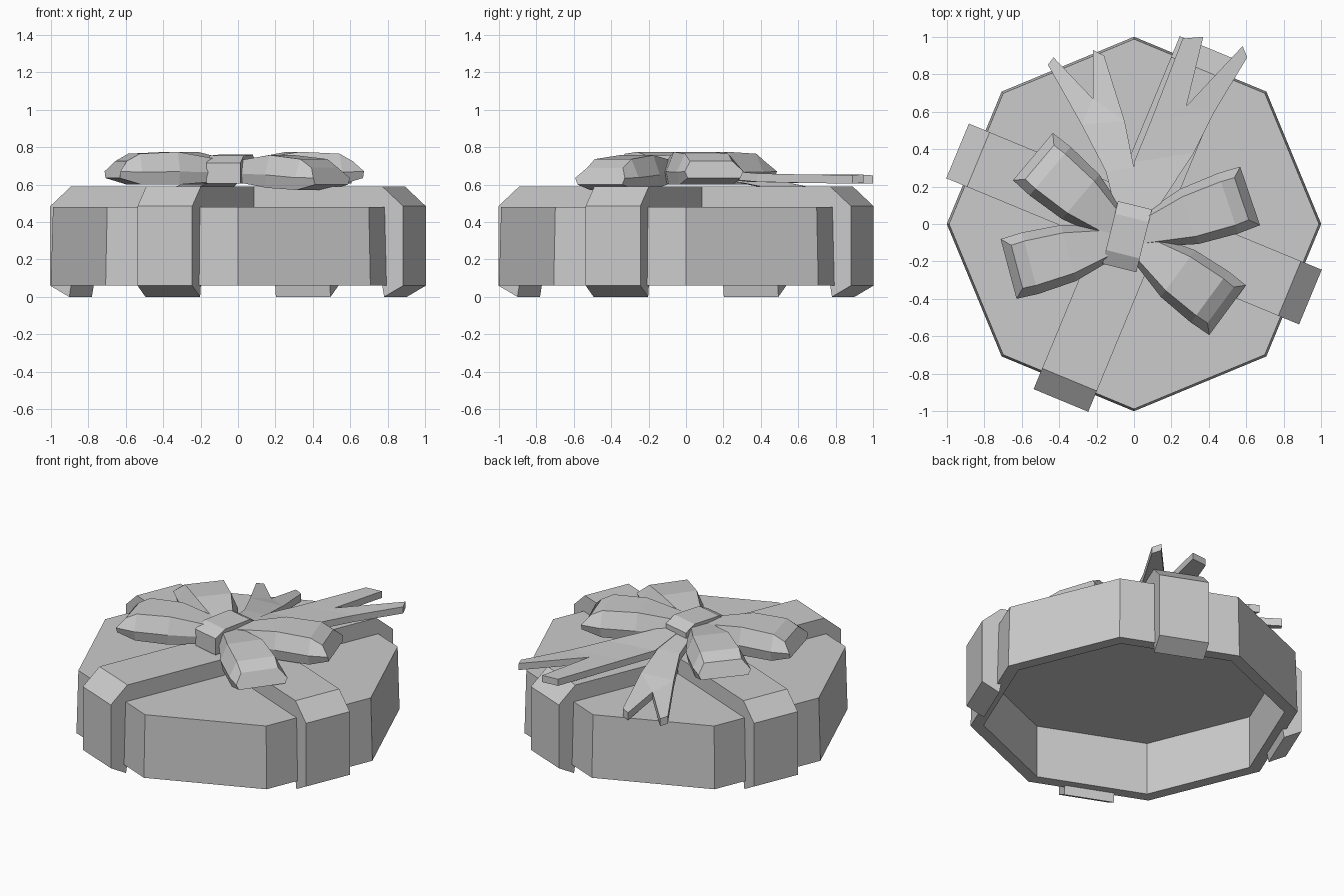
import bpy, bmesh, math
from mathutils import Vector

if "Cube" in bpy.data.objects:
    bpy.data.objects.remove(bpy.data.objects["Cube"])


def make(name, verts, faces):
    me = bpy.data.meshes.new(name)
    bm = bmesh.new()
    vs = [bm.verts.new(v) for v in verts]
    for f in faces:
        bm.faces.new([vs[i] for i in f])
    bmesh.ops.recalc_face_normals(bm, faces=bm.faces)
    bm.to_mesh(me)
    bm.free()
    ob = bpy.data.objects.new(name, me)
    bpy.context.collection.objects.link(ob)
    return ob


def loft(name, sections):
    # Closed skin through equal-length rings of points
    n = len(sections[0])
    verts = [p for s in sections for p in s]
    faces = [tuple(range(n)), tuple(range(len(verts) - n, len(verts)))]
    for k in range(len(sections) - 1):
        for i in range(n):
            j = (i + 1) % n
            faces.append((k * n + i, k * n + j, k * n + n + j, k * n + n + i))
    return make(name, verts, faces)


# Eight-sided box, hollow from below
bm = bmesh.new()
bmesh.ops.create_cone(bm, cap_ends=True, segments=8, radius1=1.0, radius2=0.988, depth=0.42)
bmesh.ops.translate(bm, verts=bm.verts, vec=(0, 0, 0.27))
bottom = min(bm.faces, key=lambda f: f.calc_center_median().z)
bmesh.ops.inset_region(bm, faces=[bottom], thickness=0.08)
cavity = bmesh.ops.extrude_face_region(bm, geom=[bottom])
bmesh.ops.delete(bm, geom=[bottom], context='FACES_ONLY') if bottom.is_valid else None
bmesh.ops.translate(bm, verts=[v for v in cavity['geom'] if isinstance(v, bmesh.types.BMVert)],
                    vec=(0, 0, 0.355))
bmesh.ops.recalc_face_normals(bm, faces=bm.faces)
me = bpy.data.meshes.new("box")
bm.to_mesh(me)
bm.free()
bpy.context.collection.objects.link(bpy.data.objects.new("box", me))

# Two crossing ribbon bands that wrap over the box
half = [(0.90, 0.59), (1.02, 0.485), (1.02, 0.06), (0.91, 0.0), (0.90, 0.06), (0.90, 0.47)]
profile = half + [(-r, z) for r, z in reversed(half)]
for name, deg in (("ribbon_across", -22.5), ("ribbon_along", 67.5)):
    band = loft(name, [[(r, s * 0.158, z) for r, z in profile] for s in (-1, 1)])
    band.rotation_euler.z = math.radians(deg)


# Bow loops: (fraction along, half width, low z, high z, top setback)
LOOP = [(0.10, 0.08, 0.62, 0.73, 0), (0.50, 0.155, 0.60, 0.775, 0),
        (0.82, 0.17, 0.60, 0.765, 0), (1.0, 0.165, 0.635, 0.725, 0.07)]


def bow_loop(name, end, drop):
    start = Vector((-0.03, -0.07, 0))
    d = Vector((end[0], end[1], 0)) - start
    side = Vector((-d.y, d.x, 0)).normalized()
    rings = []
    for t, w, lo, hi, back in LOOP:
        ring = []
        for s, z, k in ((-1, lo, 0.9), (-1, lo + 0.4 * (hi - lo), 1), (-0.72, hi, 1),
                        (0.72, hi, 1), (1, lo + 0.4 * (hi - lo), 1), (1, lo, 0.9)):
            p = start + d * (t - (back if z == hi else 0)) + side * (s * k * w)
            p.z = z - drop * t
            ring.append(p)
        rings.append(ring)
    return loft(name, rings)


for name, end, drop in (("loop_back_right", (0.62, 0.15), 0.0),
                        ("loop_front_right", (0.50, -0.46), 0.035),
                        ("loop_front_left", (-0.67, -0.24), 0.0),
                        ("loop_back_left", (-0.54, 0.36), 0.0)):
    bow_loop(name, end, drop)

# Knot: arched block across the middle
A, B = Vector((-0.078, -0.235, 0)), Vector((0.005, 0.10, 0))
axis = B - A
side = Vector((axis.y, -axis.x, 0)).normalized() * 0.093
arch = [(0, 0.605), (0, 0.715), (0.22, 0.755), (0.8, 0.76), (1, 0.72), (1, 0.605)]
loft("knot", [[A + axis * t + side * s + Vector((0, 0, z)) for t, z in arch] for s in (-1, 1)])


# Ribbon tails with a notched end
def tail(name, rows, notch, tips, thick):
    top = [p for row in rows for p in row] + [notch] + tips
    n, last = len(top), 2 * len(rows) - 2
    m = last + 2
    flat = [(2 * k, 2 * k + 1, 2 * k + 3, 2 * k + 2) for k in range(len(rows) - 1)]
    flat += [(last, last + 1, m), (last, m, m + 2, m + 1), (last + 1, m + 4, m + 3, m)]
    verts = top + [(x, y, z - thick) for x, y, z in top]
    faces = flat + [tuple(i + n for i in reversed(f)) for f in flat]
    rim = [2 * k for k in range(len(rows))] + [m + 1, m + 2, m, m + 3, m + 4]
    rim += [2 * k + 1 for k in reversed(range(len(rows)))]
    for a, b in zip(rim, rim[1:] + rim[:1]):
        faces.append((a, b, b + n, a + n))
    return make(name, verts, faces)


tail("tail_left",
     [[(-0.10, 0.08, 0.69), (0.02, 0.06, 0.69)], [(-0.15, 0.28, 0.66), (0.0, 0.30, 0.66)],
      [(-0.28, 0.53, 0.61), (-0.05, 0.55, 0.61)]],
     (-0.22, 0.67, 0.57),
     [(-0.46, 0.85, 0.54), (-0.43, 0.89, 0.53), (-0.22, 0.93, 0.53), (-0.16, 0.90, 0.53)], 0.05)
tail("tail_right",
     [[(0.0, 0.08, 0.69), (0.11, 0.06, 0.69)], [(0.0, 0.33, 0.66), (0.32, 0.38, 0.66)],
      [(0.09, 0.55, 0.655), (0.43, 0.60, 0.655)]],
     (0.28, 0.63, 0.655),
     [(0.26, 0.99, 0.65), (0.37, 1.0, 0.65), (0.58, 0.95, 0.655), (0.605, 0.89, 0.65)], 0.045)
